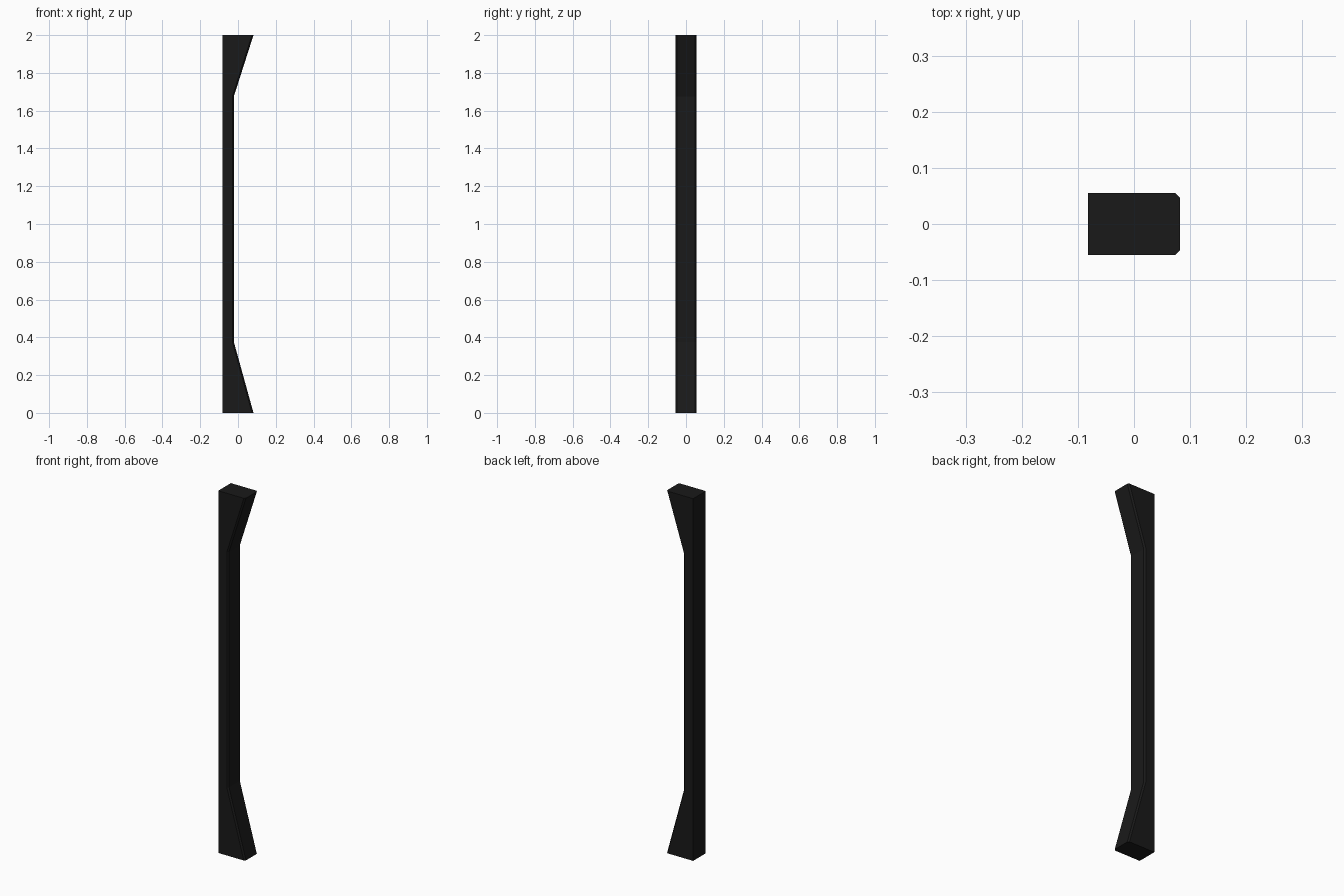
import bpy, bmesh

if "Cube" in bpy.data.objects:
    bpy.data.objects.remove(bpy.data.objects["Cube"])

BACK, HALF_Y, CH = -0.082, 0.055, 0.008

# (height, front x) stations: flared ends, slim straight grip
STATIONS = [(0.0, 0.082), (0.376, -0.022), (1.675, -0.022), (2.0, 0.082)]


def section(front):
    """Rectangle with chamfered corners on the +x side."""
    return [(BACK, -HALF_Y), (front - CH, -HALF_Y), (front, -HALF_Y + CH),
            (front, HALF_Y - CH), (front - CH, HALF_Y), (BACK, HALF_Y)]


# Post: loft the section through the stations
bm = bmesh.new()
rings = [[bm.verts.new((x, y, z)) for x, y in section(f)] for z, f in STATIONS]
for a, b in zip(rings, rings[1:]):
    for i in range(len(a)):
        j = (i + 1) % len(a)
        bm.faces.new((a[i], a[j], b[j], b[i]))
bm.faces.new(rings[0][::-1])
bm.faces.new(rings[-1])
bmesh.ops.recalc_face_normals(bm, faces=bm.faces)

mesh = bpy.data.meshes.new("flared_post")
bm.to_mesh(mesh)
bm.free()
post = bpy.data.objects.new("flared_post", mesh)
bpy.context.collection.objects.link(post)

# Black finish
black = bpy.data.materials.new("black")
black.diffuse_color = (0.01, 0.01, 0.01, 1)
black.use_nodes = True
black.node_tree.nodes["Principled BSDF"].inputs["Base Color"].default_value = black.diffuse_color
mesh.materials.append(black)
